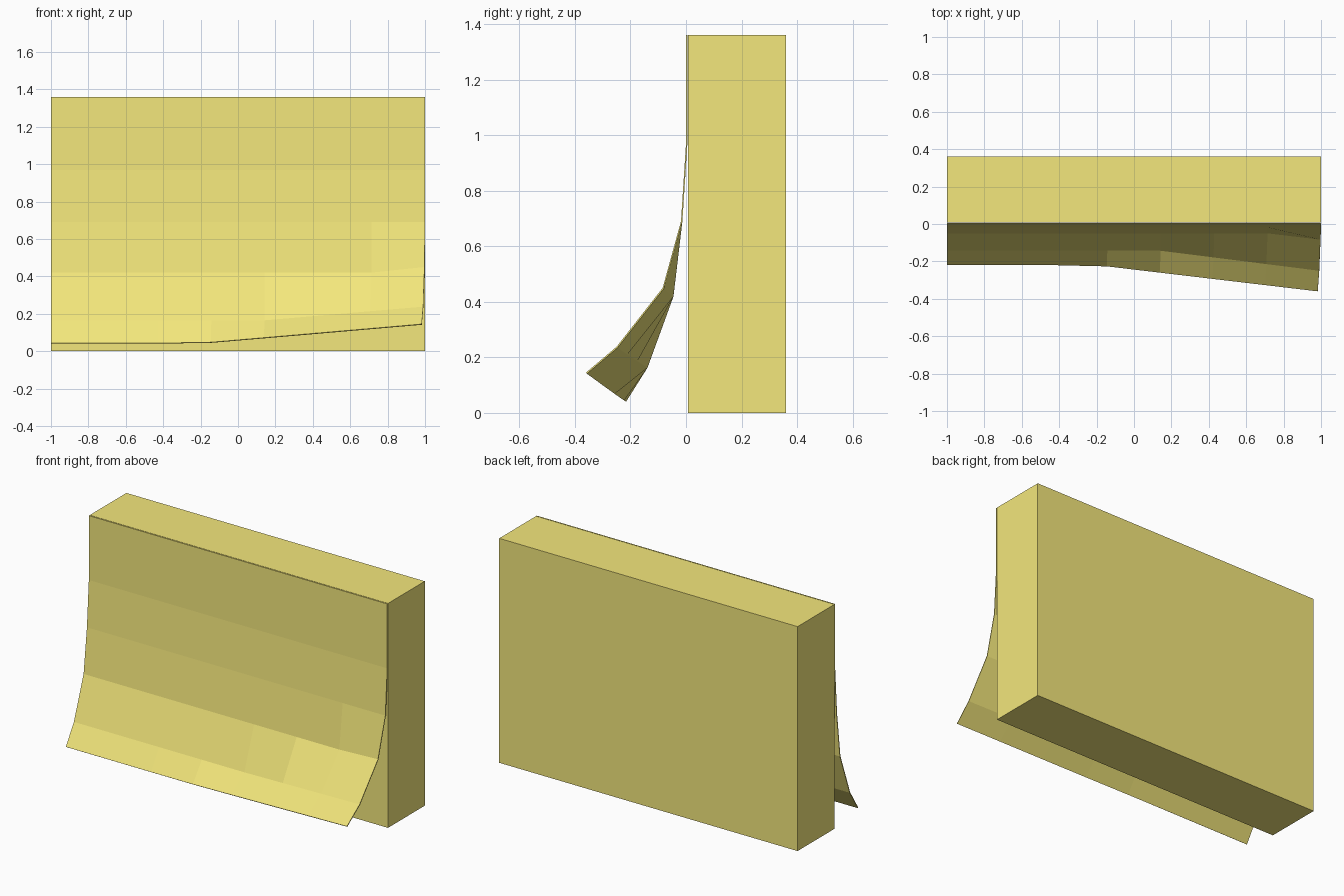
import bpy, bmesh

if "Cube" in bpy.data.objects:
    bpy.data.objects.remove(bpy.data.objects["Cube"])

mat = bpy.data.materials.new("yellow_paper")
mat.diffuse_color = (0.90, 0.80, 0.20, 1)
mat.use_nodes = True
mat.node_tree.nodes["Principled BSDF"].inputs["Base Color"].default_value = mat.diffuse_color

# Pad of stacked sheets
bpy.ops.mesh.primitive_cube_add(size=1, location=(0, 0.184, 0.68))
pad = bpy.context.object
pad.name = "paper_pad"
pad.scale = (2, 0.352, 1.36)
bpy.ops.object.transform_apply(location=False, rotation=False, scale=True)
pad.data.materials.append(mat)

# Front sheet curling forward: (y, z) on the left, extra lift at the right
# corner (dx, dy, dz), and the x where the lift begins
rows = [
    (0.00, 1.36, (0, 0, 0), 0),
    (0.00, 0.97, (0, 0, 0), 0),
    (-0.018, 0.69, (0, 0, 0), 0),
    (-0.050, 0.42, (-0.003, -0.034, 0.030), 5 / 7),
    (-0.143, 0.165, (-0.01, -0.107, 0.073), 1 / 7),
    (-0.220, 0.043, (-0.018, -0.140, 0.102), -0.2),
]
cols = [-1 + 2 * i / 7 for i in range(8)]

bm = bmesh.new()
grid = []
for y, z, (dx, dy, dz), start in rows:
    line = []
    for x in cols:
        t = max(0, (x - start) / (1 - start))
        line.append(bm.verts.new((x + dx * t, y + dy * t, z + dz * t)))
    grid.append(line)
for a, b in zip(grid, grid[1:]):
    for i in range(7):
        bm.faces.new((a[i], b[i], b[i + 1], a[i + 1]))
mesh = bpy.data.meshes.new("curled_sheet")
bm.to_mesh(mesh)
bm.free()
sheet = bpy.data.objects.new("curled_sheet", mesh)
bpy.context.collection.objects.link(sheet)
mesh.materials.append(mat)

# Paper thickness
solid = sheet.modifiers.new("thickness", 'SOLIDIFY')
solid.thickness = 0.005
solid.offset = -1
